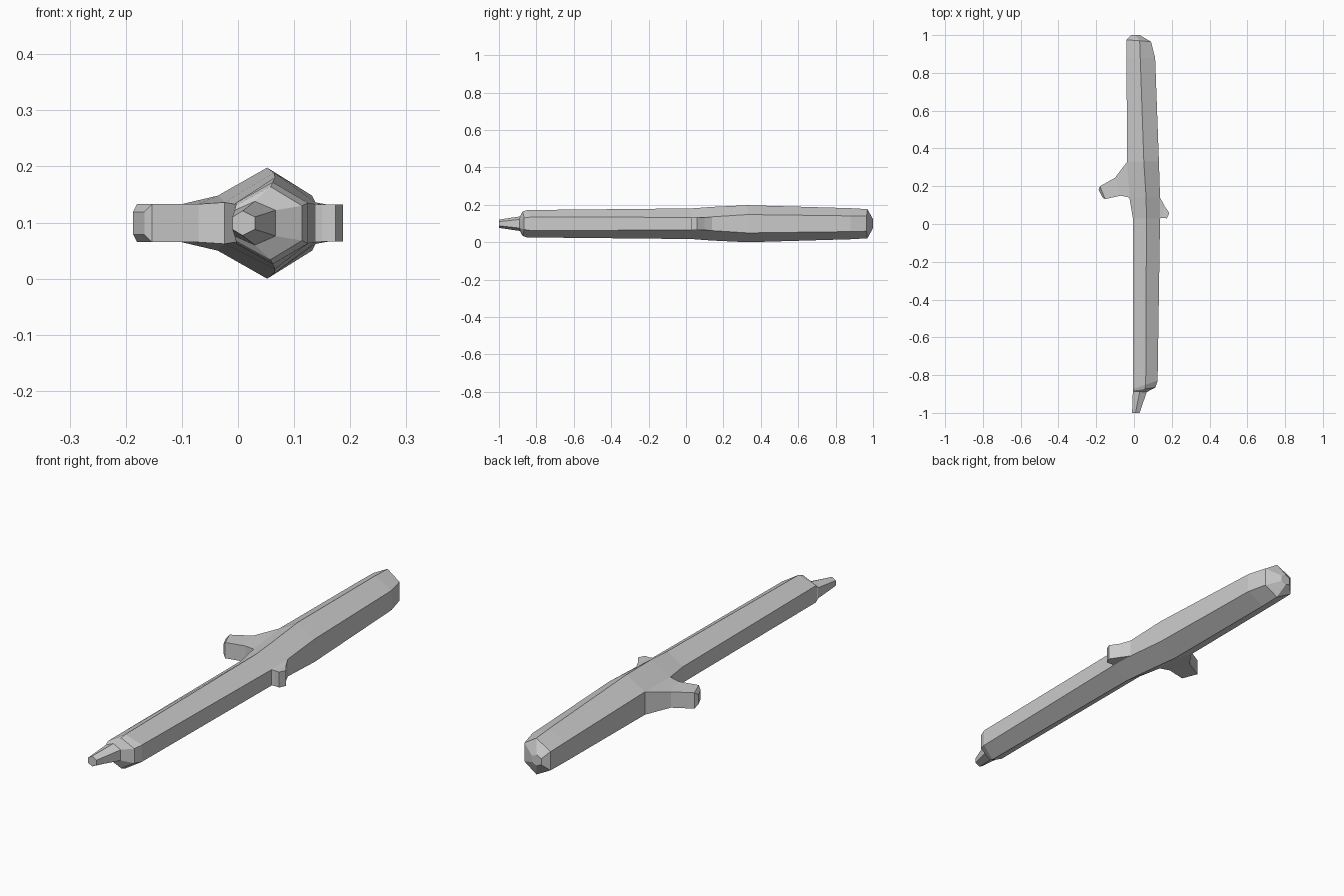
import bpy, bmesh

if "Cube" in bpy.data.objects:
    bpy.data.objects.remove(bpy.data.objects["Cube"])

# trunk cross-sections: y at left, y at right, x left, x ridge, x right, half height of ridge, half height of sides
C = 0.099
sections = [
    (-1.0, -1.0, -0.01, 0.008, 0.03, 0.022, 0.011),          # twig tip
    (-0.885, -0.89, -0.006, 0.03, 0.067, 0.039, 0.023),      # twig base
    (-0.882, -0.865, -0.004, 0.058, 0.114, 0.065, 0.031),    # cut end
    (-0.872, -0.83, -0.004, 0.062, 0.125, 0.073, 0.036),
    (0.03, 0.03, -0.006, 0.066, 0.138, 0.082, 0.034),
    (0.14, 0.14, -0.024, 0.064, 0.138, 0.090, 0.037),
    (0.33, 0.33, -0.036, 0.052, 0.132, 0.099, 0.049),
    (0.88, 0.88, -0.040, 0.033, 0.112, 0.083, 0.042),
    (0.975, 0.965, -0.040, 0.030, 0.090, 0.078, 0.040),
    (1.0, 1.0, -0.014, 0.008, 0.030, 0.024, 0.013),          # far end
]

bm = bmesh.new()
rings = []
for yl, yr, xl, xm, xr, hr, hs in sections:
    ym = (yl + yr) / 2
    pts = [(xm, ym, C + hr), (xr, yr, C + hs), (xr, yr, C - hs),
           (xm, ym, C - hr), (xl, yl, C - hs), (xl, yl, C + hs)]
    rings.append([bm.verts.new(p) for p in pts])


def bridge(a, b, skip=None):
    n = len(a)
    for i in range(n):
        if i != skip:
            bm.faces.new((a[i], a[(i + 1) % n], b[(i + 1) % n], b[i]))


# trunk skin, leaving holes where the stubs grow out
holes = {4: 1, 5: 4}
for k in range(len(rings) - 1):
    bridge(rings[k], rings[k + 1], holes.get(k))
bm.faces.new(rings[0])
bm.faces.new(rings[-1])


def stub(k, side, steps):
    """Grow a boxy stub from a side panel; steps are (x near, y near, x far, y far, half height)."""
    a, b = rings[k], rings[k + 1]
    up, low = (1, 2) if side > 0 else (5, 4)
    loop = [a[up], a[low], b[low], b[up]]
    for xa, ya, xb, yb, h in steps:
        new = [bm.verts.new(p) for p in ((xa, ya, C + h), (xa, ya, C - h),
                                         (xb, yb, C - h), (xb, yb, C + h))]
        bridge(loop, new)
        loop = new
    bm.faces.new(loop)


# left branch stub and right knot
stub(5, -1, [(-0.07, 0.15, -0.10, 0.245, 0.034),
             (-0.153, 0.132, -0.18, 0.20, 0.034),
             (-0.167, 0.14, -0.187, 0.182, 0.020)])
stub(4, 1, [(0.150, 0.032, 0.160, 0.098, 0.033),
            (0.174, 0.030, 0.187, 0.058, 0.033)])

bmesh.ops.recalc_face_normals(bm, faces=bm.faces)
mesh = bpy.data.meshes.new("log")
bm.to_mesh(mesh)
bm.free()
log = bpy.data.objects.new("log", mesh)
bpy.context.collection.objects.link(log)
